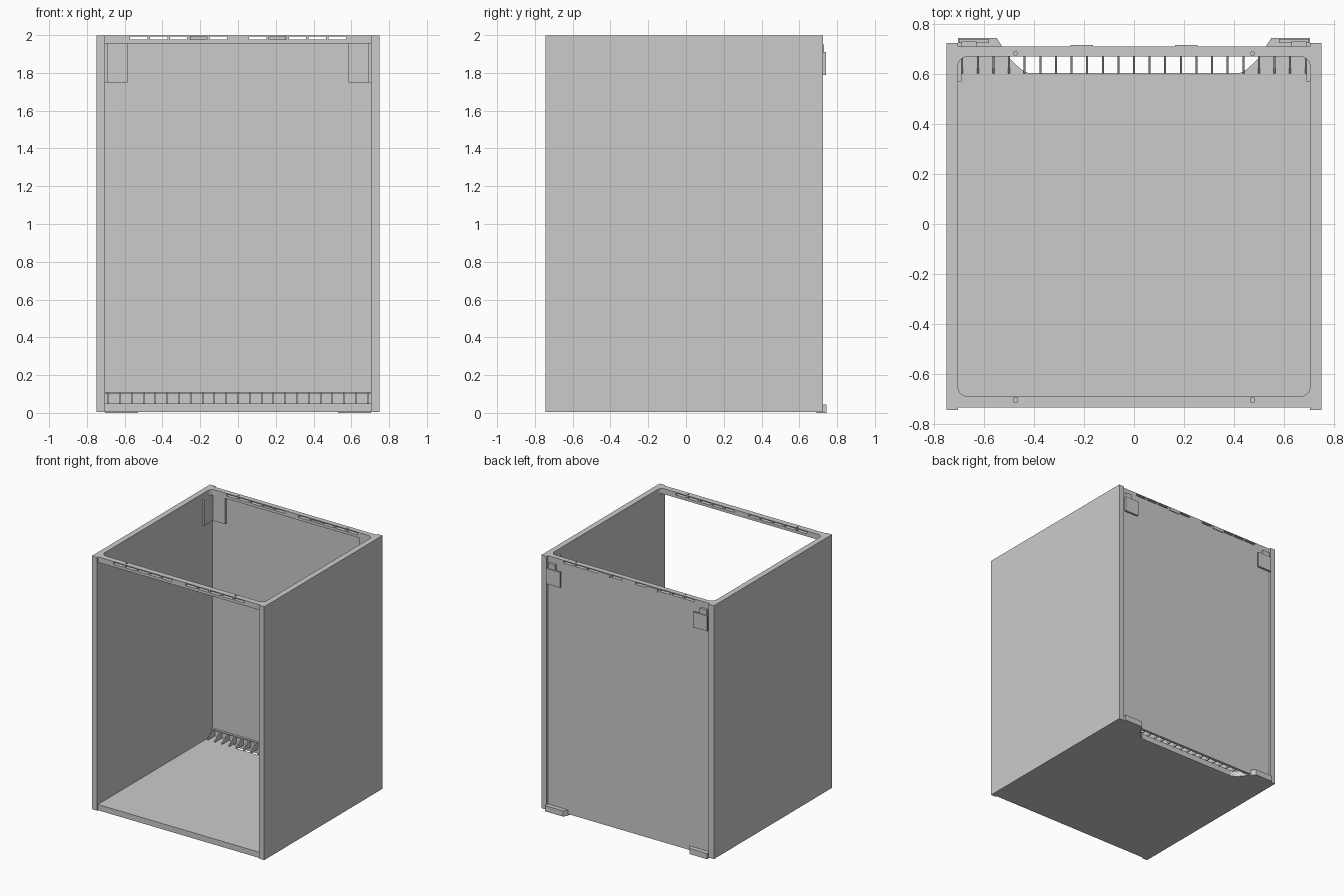
import bpy, bmesh, math

old = bpy.data.objects.get("Cube")
if old:
    bpy.data.objects.remove(old, do_unlink=True)

grey = bpy.data.materials.new("mid_grey")
grey.use_nodes = True
colour = (0.6, 0.6, 0.6, 1)
grey.diffuse_color = colour
grey.node_tree.nodes["Principled BSDF"].inputs["Base Color"].default_value = colour


def finish(name, bm):
    bmesh.ops.recalc_face_normals(bm, faces=bm.faces)
    mesh = bpy.data.meshes.new(name)
    bm.to_mesh(mesh)
    bm.free()
    mesh.materials.append(grey)
    ob = bpy.data.objects.new(name, mesh)
    bpy.context.collection.objects.link(ob)
    return ob


def add_box(bm, x, y, z):
    """Add a box given its (low, high) range on each axis."""
    verts = bmesh.ops.create_cube(bm, size=1)["verts"]
    for v in verts:
        v.co = [sum(r) / 2 + c * (r[1] - r[0]) for r, c in zip((x, y, z), v.co)]


def boxes(name, ranges):
    bm = bmesh.new()
    for r in ranges:
        add_box(bm, *r)
    return finish(name, bm)


def prism(name, outline, z0, z1):
    """Extrude an (x, y) outline between two heights."""
    bm = bmesh.new()
    face = bm.faces.new([bm.verts.new((x, y, z0)) for x, y in outline])
    top = bmesh.ops.extrude_face_region(bm, geom=[face])["geom"]
    bmesh.ops.translate(bm, vec=(0, 0, z1 - z0),
                        verts=[g for g in top if isinstance(g, bmesh.types.BMVert)])
    return finish(name, bm)


def cut(target, cutter):
    mod = target.modifiers.new("cut", "BOOLEAN")
    mod.operation = "DIFFERENCE"
    mod.solver = "EXACT"
    mod.object = cutter
    cutter.hide_render = True
    cutter.hide_set(True)


def mirrored(points):
    return points + [(-x, y) for x, y in reversed(points)]


W, IN = 0.75, 0.705          # outer and inner half widths
FRONT, BACK = -0.735, 0.71   # recessed front and back planes

# Side walls
for side, s in (("right", -1), ("left", 1)):
    boxes(side + "_wall", [(sorted((s * IN, s * W)), (-0.745, 0.725), (0.005, 1.998))])

# Back panel
boxes("back_panel", [((-IN, IN), (0.69, BACK), (0.012, 1.96))])

# Floor with a ventilation recess along its rear edge
notch = [(0.51, 0.69), (0.5, 0.665), (0.475, 0.64), (0.45, 0.618), (0.425, 0.605)]
prism("floor", [(-IN, FRONT), (IN, FRONT), (IN, 0.7)] + [(0.51, 0.7)] + notch
      + [(-x, y) for x, y in reversed(notch)] + [(-0.51, 0.7), (-IN, 0.7)], 0.005, 0.05)

# Top frame with a rounded opening
frame = boxes("top_frame", [((-IN, IN), (FRONT, BACK), (1.955, 1.998))])
corners = []
R = 0.04
for cx, cy, start in ((0.665, 0.63, 0), (-0.665, 0.63, 90),
                      (-0.665, -0.65, 180), (0.665, -0.65, 270)):
    for i in range(7):
        a = math.radians(start + i * 15)
        corners.append((cx + R * math.cos(a), cy + R * math.sin(a)))
cut(frame, prism("opening_cutter", corners, 1.9, 2.1))

# Slots through the front and back rails, plus small pin holes
slots = []
for s in (-1, 1):
    for i in range(5):
        c = s * (0.105 + i * 0.105)
        for y in ((-0.8, -0.68), (0.66, 0.75)):
            slots.append(((c - 0.046, c + 0.046), y, (1.976, 1.992)))
cut(frame, boxes("slot_cutter", slots))
pins = [((s * 0.475 - 0.006, s * 0.475 + 0.006), y, (1.9, 2.1))
        for s in (-1, 1) for y in ((-0.715, -0.695), (0.676, 0.688))]
cut(frame, boxes("pin_hole_cutter", pins))

# Hook tabs covering the middle slots of the rear rail
boxes("rear_hook_tabs", [((s * 0.21 - 0.045, s * 0.21 + 0.045), (0.69, 0.716), (1.968, 1.993))
                         for s in (-1, 1)])

# Vent grille: triangular fins and a top strip at the rear of the floor
bm = bmesh.new()
for i in range(-11, 12):
    x = i * 0.0625
    ring = [[bm.verts.new((x + d, y, z)) for y, z in
             ((0.603, 0.045), (0.69, 0.045), (0.69, 0.108), (0.672, 0.108), (0.603, 0.058))]
            for d in (-0.004, 0.004)]
    bm.faces.new(ring[0])
    bm.faces.new(ring[1])
    for k in range(5):
        n = (k + 1) % 5
        bm.faces.new((ring[0][k], ring[0][n], ring[1][n], ring[1][k]))
add_box(bm, (-IN, IN), (0.672, 0.69), (0.1, 0.108))
finish("vent_grille", bm)

for side, s in (("right", -1), ("left", 1)):
    def span(a, b):
        return sorted((s * a, s * b))

    # Inner corner bracket
    boxes(side + "_inner_bracket", [
        (span(0.585, IN), (0.672, 0.69), (1.75, 1.955)),
        (span(0.69, IN), (0.57, 0.69), (1.75, 1.955))])
    # Rear hinge plate on a short standoff
    boxes(side + "_hinge_plate", [
        (span(0.58, 0.7), (0.725, 0.74), (1.79, 1.91)),
        (span(0.63, 0.69), (0.7, 0.73), (1.82, 1.95))])
    # Rear foot with a sloped inner end
    prism(side + "_rear_foot", [(s * x, y) for x, y in (
        (0.705, 0.69), (0.53, 0.69), (0.53, 0.715), (0.55, 0.745), (0.705, 0.745))], 0, 0.045)
